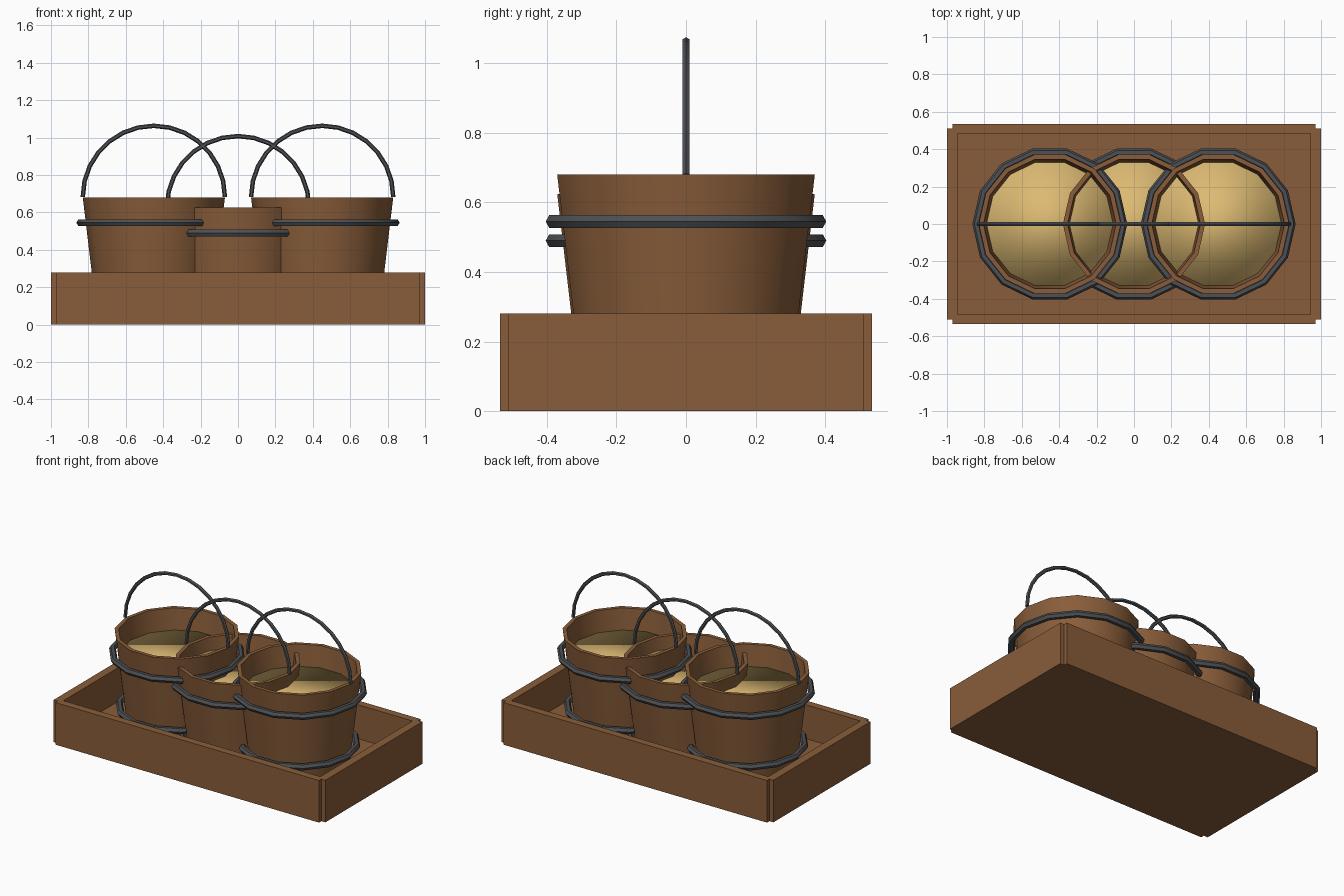
import bpy, bmesh, math

if "Cube" in bpy.data.objects:
    bpy.data.objects.remove(bpy.data.objects["Cube"])

SIDES = 14


def material(name, rgb):
    m = bpy.data.materials.new(name)
    m.diffuse_color = (*rgb, 1)
    m.use_nodes = True
    m.node_tree.nodes["Principled BSDF"].inputs["Base Color"].default_value = m.diffuse_color
    return m


WOOD = material("brown wood", (0.25, 0.11, 0.042))
IRON = material("dark iron", (0.075, 0.08, 0.087))
GRAIN = material("golden filling", (0.72, 0.49, 0.17))


def finish(name, bm, mat, angle=None):
    """Turn a bmesh into a coloured object; angle = smoothing limit in degrees."""
    bmesh.ops.recalc_face_normals(bm, faces=bm.faces)
    me = bpy.data.meshes.new(name)
    bm.to_mesh(me)
    bm.free()
    me.materials.append(mat)
    if angle:
        for p in me.polygons:
            p.use_smooth = True
        if angle < 180:
            me.set_sharp_from_angle(angle=math.radians(angle))
    ob = bpy.data.objects.new(name, me)
    bpy.context.collection.objects.link(ob)
    return ob


def box(name, x0, x1, y0, y1, z0, z1):
    bm = bmesh.new()
    bmesh.ops.create_cube(bm, size=1)
    for v in bm.verts:
        v.co = ((x0 + x1) / 2 + v.co.x * (x1 - x0),
                (y0 + y1) / 2 + v.co.y * (y1 - y0),
                (z0 + z1) / 2 + v.co.z * (z1 - z0))
    return finish(name, bm, WOOD)


def lathe(name, profile, mat, x, z, angle):
    """Spin an open (radius, height) profile, capping both ends."""
    bm = bmesh.new()
    rings = []
    for r, h in profile:
        rings.append([bm.verts.new((x + r * math.cos(a), r * math.sin(a), z + h))
                      for a in (2 * math.pi * i / SIDES for i in range(SIDES))])
    for a, b in zip(rings, rings[1:]):
        for i in range(SIDES):
            j = (i + 1) % SIDES
            bm.faces.new((a[i], a[j], b[j], b[i]))
    bm.faces.new(rings[0])
    bm.faces.new(rings[-1])
    return finish(name, bm, mat, angle)


def tube(name, x, z, radius, thick, upright=False):
    """Six-sided rod bent to a flat ring, or to an upright half circle."""
    bm = bmesh.new()
    n = SIDES + 1 if upright else SIDES
    rings = []
    for i in range(n):
        a = (math.pi if upright else 2 * math.pi) * i / SIDES
        ring = []
        for k in range(6):
            t = math.pi * k / 3
            r, s = radius + thick * math.cos(t), thick * math.sin(t)
            u, v = r * math.cos(a), r * math.sin(a)
            ring.append(bm.verts.new((x + u, s, z + v) if upright else (x + u, v, z + s)))
        rings.append(ring)
    for i in range(n - 1 if upright else n):
        a, b = rings[i], rings[(i + 1) % n]
        for k in range(6):
            m = (k + 1) % 6
            bm.faces.new((a[k], a[m], b[m], b[k]))
    if upright:
        bm.faces.new(rings[0])
        bm.faces.new(rings[-1])
    return finish(name, bm, IRON, 30)


# tray: floor and four boards with stepped corners
box("tray_floor", -0.97, 0.97, -0.51, 0.51, 0, 0.055)
for s, side in ((-1, "front"), (1, "back")):
    box(f"tray_board_{side}", -0.97, 0.97, *sorted((s * 0.485, s * 0.535)), 0, 0.28)
for s, side in ((-1, "left"), (1, "right")):
    box(f"tray_board_{side}", *sorted((s * 0.945, s * 1.0)), -0.51, 0.51, 0, 0.28)

# three overlapping buckets, the middle one sunk into the tray floor
for side, x, z in (("left", -0.45, 0.055), ("middle", 0, 0), ("right", 0.45, 0.055)):
    lathe(f"bucket_{side}", [(0.305, 0), (0.38, 0.625), (0.355, 0.625), (0.285, 0.03)],
          WOOD, x, z, 35)
    lathe(f"filling_{side}", [(0.286, 0.04), (0.342, 0.485)], GRAIN, x, z, 180)
    tube(f"upper_hoop_{side}", x, z + 0.49, 0.393, 0.021)
    tube(f"lower_hoop_{side}", x, z + 0.135, 0.352, 0.021)
    tube(f"handle_{side}", x, z + 0.628, 0.38, 0.012, upright=True)
